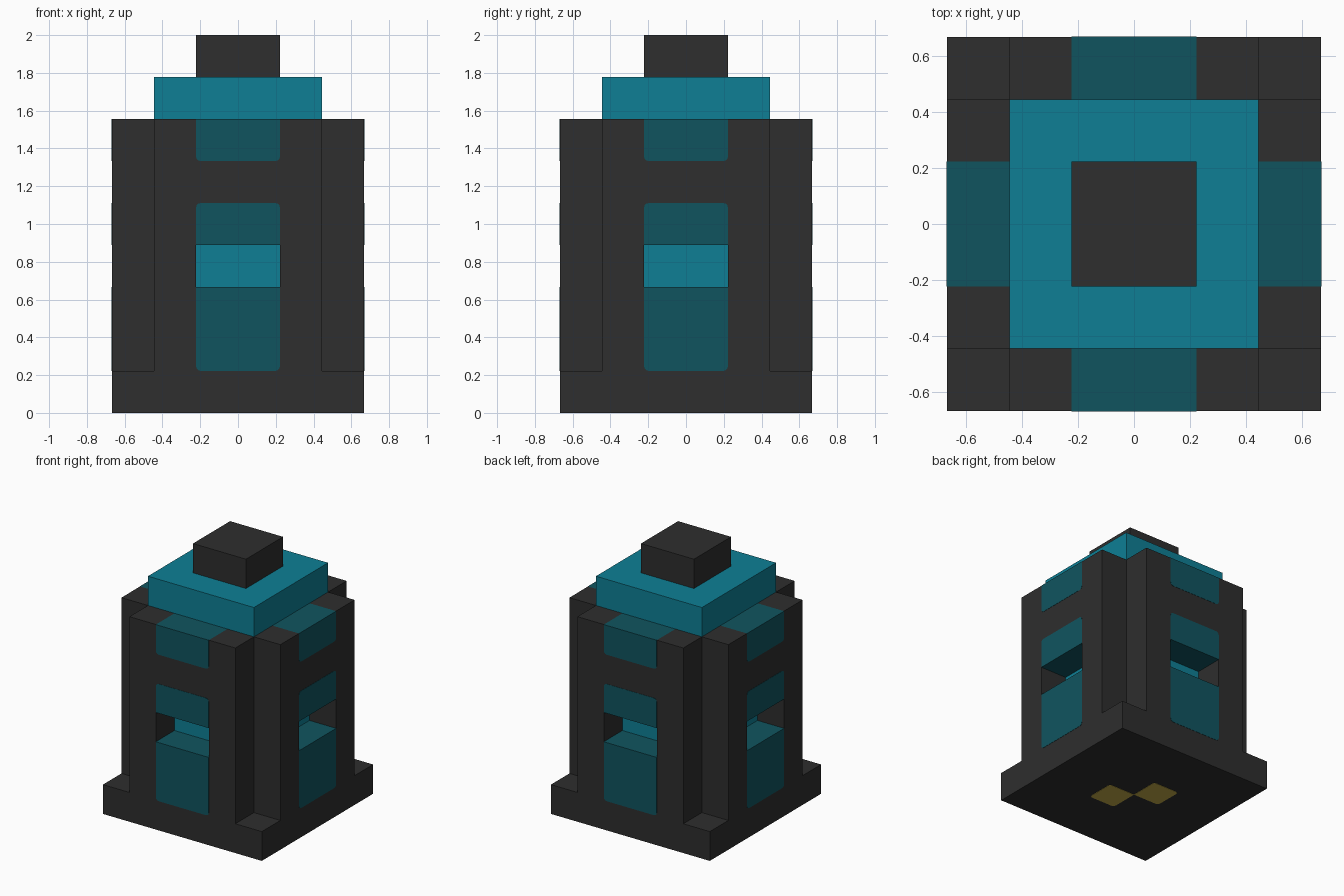
import bpy, bmesh, math
from mathutils import Matrix, Vector

cube = bpy.data.objects.get("Cube")
if cube:
    bpy.data.objects.remove(cube, do_unlink=True)

U = 2 / 9          # grid module: the tower is 6 x 6 x 9 modules
R = 0.11           # corner radius of the painted panels, in modules
T = 0.008          # panel thickness, in modules


def material(name, rgb):
    lin = [((c / 255 + 0.055) / 1.055) ** 2.4 if c > 10 else c / 255 / 12.92 for c in rgb]
    m = bpy.data.materials.new(name)
    m.use_nodes = True
    m.diffuse_color = (*lin, 1)
    bsdf = m.node_tree.nodes["Principled BSDF"]
    bsdf.inputs["Base Color"].default_value = (*lin, 1)
    bsdf.inputs["Roughness"].default_value = 0.8
    return m


CHARCOAL = material("charcoal", (46, 46, 46))
TEAL = material("bright teal", (14, 127, 149))
DARK_TEAL = material("dark teal", (16, 84, 95))
GOLD = material("gold", (195, 172, 72))


def finish(name, bm, mats):
    bmesh.ops.scale(bm, vec=(U, U, U), verts=bm.verts)
    mesh = bpy.data.meshes.new(name)
    bm.to_mesh(mesh)
    bm.free()
    for m in mats:
        mesh.materials.append(m)
    obj = bpy.data.objects.new(name, mesh)
    bpy.context.collection.objects.link(obj)
    return obj


def box_bm(half, z0, z1):
    bm = bmesh.new()
    bmesh.ops.create_cube(bm, size=1, matrix=Matrix.Translation((0, 0, (z0 + z1) / 2))
                          @ Matrix.Diagonal((2 * half, 2 * half, z1 - z0, 1)))
    return bm


def slice_bm(bm, axis, at):
    no = Vector([float(i == axis) for i in range(3)])
    bmesh.ops.bisect_plane(bm, geom=bm.verts[:] + bm.edges[:] + bm.faces[:],
                           plane_co=no * at, plane_no=no)


def panel(name, x0, x1, y0, y1, rounded, matrix, mat):
    """Thin plate; rounded flags run: lower left, lower right, upper right, upper left."""
    pts = []
    corners = [(x0, y0, 1, 1), (x1, y0, -1, 1), (x1, y1, -1, -1), (x0, y1, 1, -1)]
    for i, (x, y, sx, sy) in enumerate(corners):
        if not rounded[i]:
            pts.append((x, y))
            continue
        for k in range(4):
            a = math.pi * (1 + i / 2 + k / 6)
            pts.append((x + sx * R + R * math.cos(a), y + sy * R + R * math.sin(a)))
    bm = bmesh.new()
    face = bm.faces.new([bm.verts.new((x, y, 0)) for x, y in pts])
    out = bmesh.ops.extrude_face_region(bm, geom=[face], use_keep_orig=True)["geom"]
    bmesh.ops.translate(bm, vec=(0, 0, T), verts=[v for v in out if isinstance(v, bmesh.types.BMVert)])
    bmesh.ops.recalc_face_normals(bm, faces=bm.faces)
    bm.transform(matrix)
    return finish(name, bm, [mat])


# Tower: square plinth whose cross-shaped centre is raised into the walls
bm = box_bm(3, 0, 1)
for axis in (0, 1):
    for at in (-2, -1, 1, 2):
        slice_bm(bm, axis, at)
cross = []
for f in bm.faces:
    c = f.calc_center_median()
    if f.normal.z > 0.9 and min(abs(c.x), abs(c.y)) < 2:
        cross.append(f)
out = bmesh.ops.extrude_face_region(bm, geom=cross)["geom"]
bmesh.ops.translate(bm, vec=(0, 0, 6), verts=[v for v in out if isinstance(v, bmesh.types.BMVert)])
for at in (3, 4):
    slice_bm(bm, 2, at)
bm.normal_update()

# Window niches, one module deep on every side
windows = []
for f in bm.faces:
    c = f.calc_center_median()
    if 3 < c.z < 4 and min(abs(c.x), abs(c.y)) < 0.9 and max(abs(c.x), abs(c.y)) > 2.9:
        windows.append(f)
for f in bmesh.ops.extrude_discrete_faces(bm, faces=windows)["faces"]:
    bmesh.ops.translate(bm, vec=-f.normal, verts=f.verts)
bmesh.ops.recalc_face_normals(bm, faces=bm.faces)

# Colours: bright niche backs, dark teal niche floors, ceilings and wall-top bands
for f in bm.faces:
    c = f.calc_center_median()
    lo, hi = sorted((abs(c.x), abs(c.y)))
    level = abs(f.normal.z) > 0.9
    if not level and lo < 0.9 and abs(hi - 2) < 0.01 and 3 < c.z < 4:
        f.material_index = 1
    elif level and c.z > 2 and lo < 0.9:
        f.material_index = 2
bmesh.ops.dissolve_limit(bm, angle_limit=0.01, verts=bm.verts[:], edges=bm.edges[:],
                         delimit={'MATERIAL'})
finish("tower_body", bm, [CHARCOAL, TEAL, DARK_TEAL])

# Stepped roof
finish("roof_slab", box_bm(2, 7, 8), [TEAL])
finish("roof_block", box_bm(1, 8, 9), [CHARCOAL])

# Painted panels below and above each window and under the roof
bands = {
    "lower_panel": (1, 3, (1, 1, 0, 0)),
    "upper_panel": (4, 5, (0, 0, 1, 1)),
    "eave_panel": (6, 7, (1, 1, 0, 0)),
}
for i, side in enumerate(("front", "left", "back", "right")):
    stand = (Matrix.Rotation(i * math.pi / 2, 4, 'Z') @ Matrix.Translation((0, -3, 0))
             @ Matrix.Rotation(math.pi / 2, 4, 'X'))
    for name, (z0, z1, rounded) in bands.items():
        panel(f"{side}_{name}", -1, 1, z0, z1, rounded, stand, DARK_TEAL)

# Two gold squares meeting corner to corner under the plinth
under = Matrix.Rotation(math.pi, 4, 'X')
panel("underside_square_a", -1, 0, -1, 0, (1, 1, 0, 1), under, GOLD)
panel("underside_square_b", 0, 1, 0, 1, (0, 1, 1, 1), under, GOLD)
